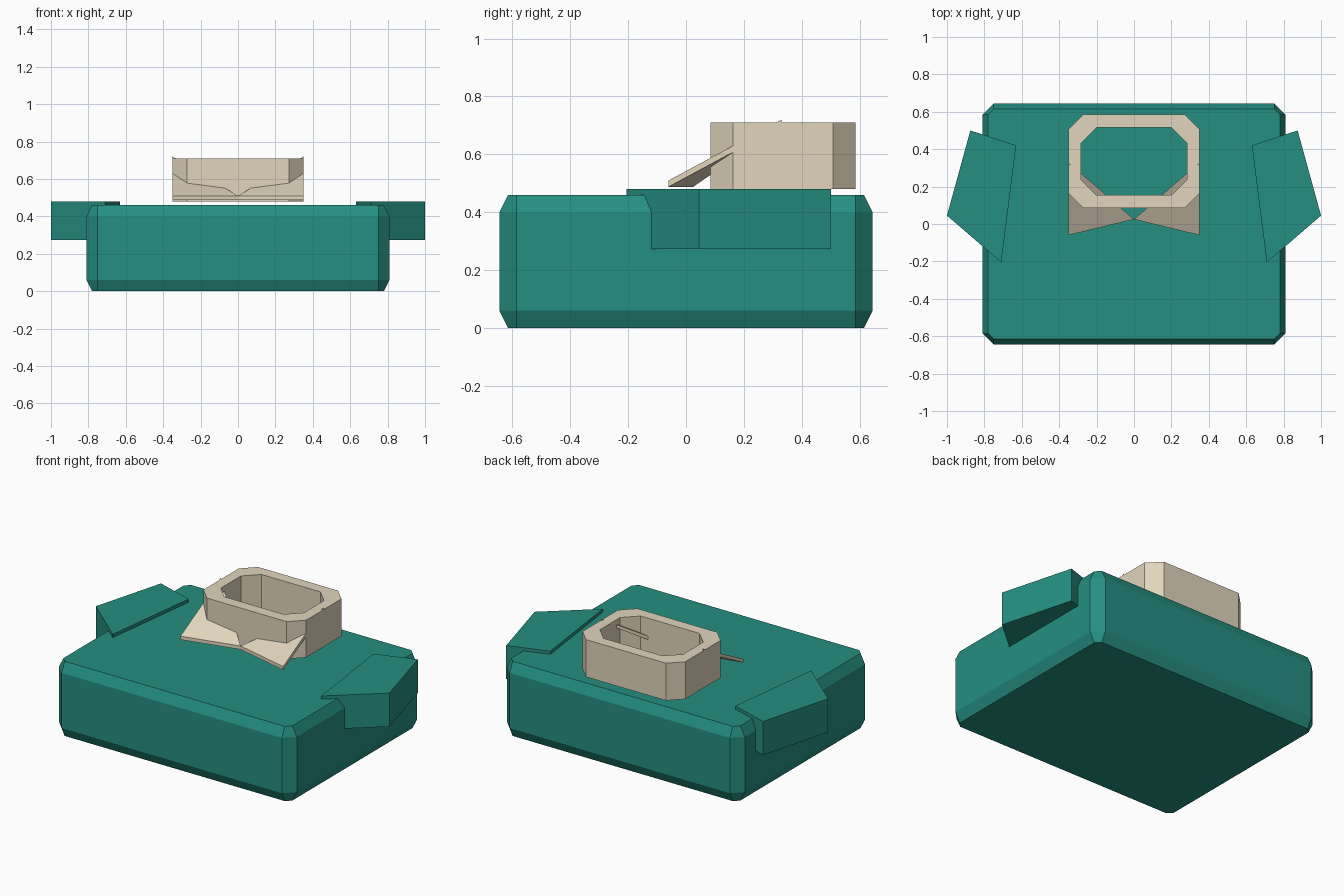
import bpy, bmesh

cube = bpy.data.objects.get("Cube")
if cube:
    bpy.data.objects.remove(cube, do_unlink=True)


def material(name, color):
    m = bpy.data.materials.new(name)
    m.use_nodes = True
    m.diffuse_color = color
    m.node_tree.nodes["Principled BSDF"].inputs["Base Color"].default_value = color
    return m


green = material("teal cloth", (0.0185, 0.275, 0.22, 1))
cream = material("cream collar", (0.753, 0.665, 0.503, 1))


def octagon(hx, hy, cut, cy=0):
    """Rectangle outline with its four corners cut off."""
    return [(hx, cy - hy + cut), (hx, cy + hy - cut), (hx - cut, cy + hy), (cut - hx, cy + hy),
            (-hx, cy + hy - cut), (-hx, cy - hy + cut), (cut - hx, cy - hy), (hx - cut, cy - hy)]


def at_height(outline, z):
    return [(x, y, z) for x, y in outline]


def loft(name, loops, mat, closed=False):
    """Join successive loops with quads; cap the ends, or close into a ring."""
    bm = bmesh.new()
    rows = [[bm.verts.new(p) for p in loop] for loop in loops]
    pairs = list(zip(rows, rows[1:]))
    if closed:
        pairs.append((rows[-1], rows[0]))
    else:
        bm.faces.new(rows[0])
        bm.faces.new(rows[-1])
    n = len(rows[0])
    for a, b in pairs:
        for i in range(n):
            j = (i + 1) % n
            bm.faces.new((a[i], a[j], b[j], b[i]))
    bmesh.ops.recalc_face_normals(bm, faces=bm.faces)
    mesh = bpy.data.meshes.new(name)
    bm.to_mesh(mesh)
    bm.free()
    mesh.materials.append(mat)
    obj = bpy.data.objects.new(name, mesh)
    bpy.context.collection.objects.link(obj)
    return obj


# Torso block with chamfered edges
wide = octagon(0.81, 0.645, 0.06)
narrow = octagon(0.78, 0.615, 0.03)
loft("torso", [at_height(narrow, 0), at_height(wide, 0.06),
               at_height(wide, 0.40), at_height(narrow, 0.46)], green)

# Neck ring
outer = octagon(0.35, 0.25, 0.078, 0.335)
inner = octagon(0.283, 0.18, 0.082, 0.335)
loft("collar_ring", [at_height(outer, 0.48), at_height(outer, 0.71),
                     at_height(inner, 0.71), at_height(inner, 0.48)], cream, closed=True)

# Sleeves and sloping collar flaps, one per side
sleeve = [(0.63, 0.42), (0.875, 0.50), (1.0, 0.045), (0.71, -0.205)]
flap = [(0.35, -0.06, 0.51), (0.35, 0.33, 0.72), (0, 0.025, 0.51)]
for side, s in (("left", 1), ("right", -1)):
    outline = [(s * x, y) for x, y in sleeve]
    loft(side + "_sleeve", [at_height(outline, 0.273), at_height(outline, 0.48)], green)
    top = [(s * x, y, z) for x, y, z in flap]
    loft(side + "_collar_flap", [[(x, y, z - 0.022) for x, y, z in top], top], cream)
